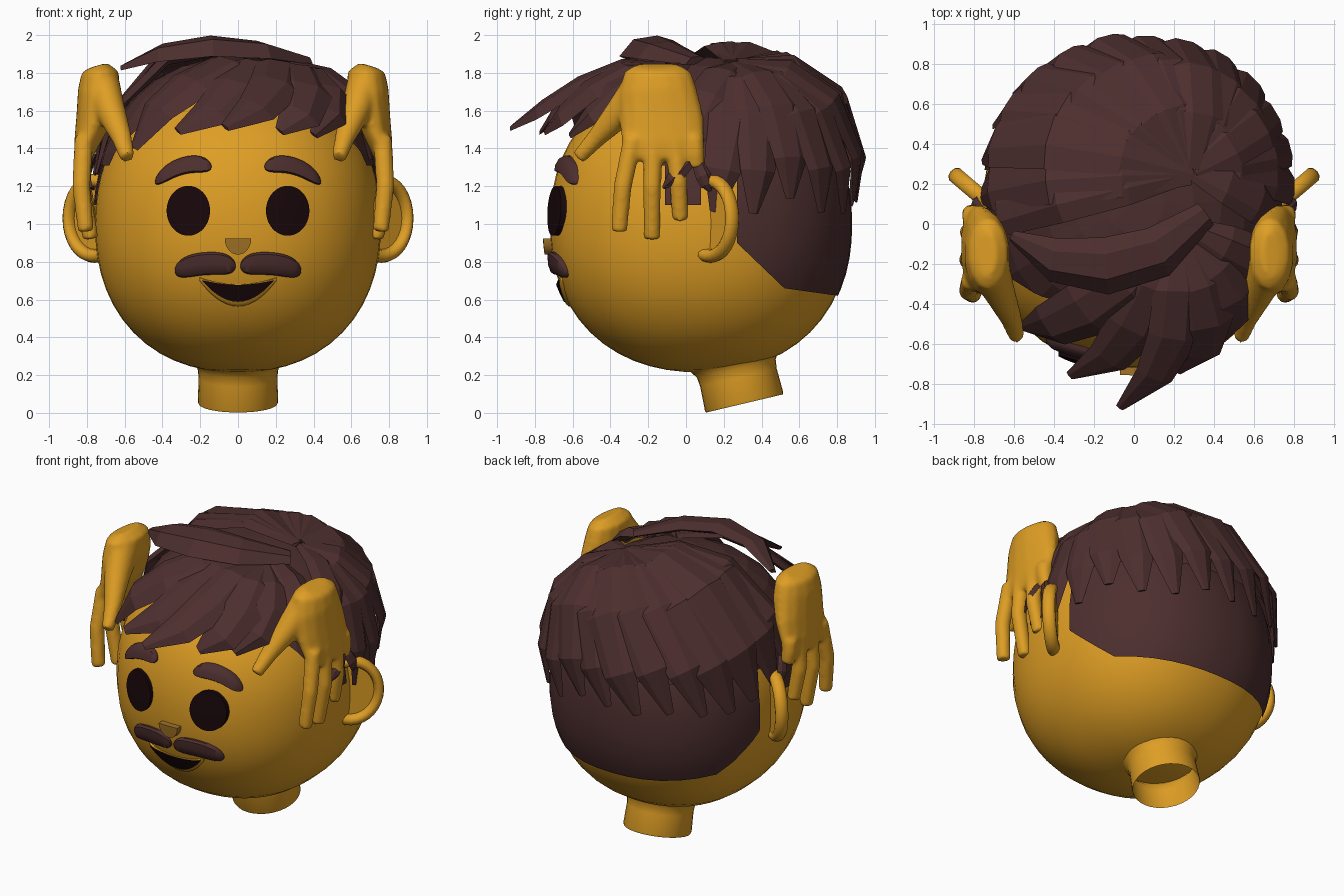
import bpy, bmesh, math, random
from mathutils import Vector, Matrix

random.seed(4)
cube = bpy.data.objects.get("Cube")
if cube:
    bpy.data.objects.remove(cube)


def material(name, rgb):
    m = bpy.data.materials.new(name)
    m.use_nodes = True
    m.diffuse_color = (*rgb, 1)
    m.node_tree.nodes["Principled BSDF"].inputs["Base Color"].default_value = (*rgb, 1)
    return m


SKIN = material("golden skin", (0.73, 0.34, 0.018))
NOSE = material("dark golden skin", (0.36, 0.17, 0.02))
HAIR = material("dark brown hair", (0.075, 0.028, 0.028))
DARK = material("near black brown", (0.009, 0.002, 0.003))

# Both volumes are slightly squared ellipsoids
POWER = 2.22
HEAD_C, HEAD_R = Vector((0, 0.075, 1.0)), Vector((0.757, 0.795, 0.785))
HAIR_C, HAIR_R = Vector((0, 0.11, 1.04)), Vector((0.77, 0.785, 0.845))


def squared(d):
    return d / sum(abs(c) ** POWER for c in d) ** (1 / POWER)


def place(d, centre, radii):
    return centre + Vector([a * b for a, b in zip(d, radii)])


def finish(bm, name, mat, angle=None):
    bmesh.ops.recalc_face_normals(bm, faces=bm.faces)
    mesh = bpy.data.meshes.new(name)
    bm.to_mesh(mesh)
    bm.free()
    mesh.materials.append(mat)
    ob = bpy.data.objects.new(name, mesh)
    bpy.context.collection.objects.link(ob)
    if angle:
        mesh.shade_smooth()
        mesh.set_sharp_from_angle(angle=math.radians(angle))
    return ob


def skin_rings(bm, rings, caps=True):
    """Bridge equal rings of points, with optional end caps."""
    rows = [[bm.verts.new(p) for p in r] for r in rings]
    n = len(rows[0])
    for a, b in zip(rows, rows[1:]):
        for i in range(n):
            j = (i + 1) % n
            bm.faces.new((a[i], a[j], b[j], b[i]))
    if caps:
        bm.faces.new(rows[0])
        bm.faces.new(rows[-1])


def sweep(bm, stations, section, normal_at, caps=True):
    """Sweep a section along (point, half width, half thickness) stations."""
    rings = []
    for i, (p, w, t) in enumerate(stations):
        tangent = (stations[min(i + 1, len(stations) - 1)][0] - stations[max(i - 1, 0)][0]).normalized()
        out = normal_at(p)
        out = (out - tangent * out.dot(tangent)).normalized()
        side = tangent.cross(out)
        rings.append([p + side * a * w + out * b * t for a, b in section])
    skin_rings(bm, rings, caps)


def circle(n):
    return [(math.cos(math.tau * i / n), math.sin(math.tau * i / n)) for i in range(n)]


def ball(centre, radii, u=40, v=28):
    bm = bmesh.new()
    bmesh.ops.create_uvsphere(bm, u_segments=u, v_segments=v, radius=1)
    for vert in bm.verts:
        vert.co = place(squared(vert.co), centre, radii)
    return bm


def trim(bm, *planes):
    for co, no in planes:
        bmesh.ops.bisect_plane(bm, geom=bm.verts[:] + bm.edges[:] + bm.faces[:],
                               plane_co=co, plane_no=no, clear_inner=True)


# Head and tilted, open neck
finish(ball(HEAD_C, HEAD_R), "head", SKIN, 60)
bm = bmesh.new()
axis = Vector((0, -0.23, 0.973))
neck = [(0, 0.209), (0.01, 0.213), (0.14, 0.208), (0.19, 0.214), (0.23, 0.24), (0.27, 0.31)]
sweep(bm, [(Vector((0, 0.31, 0.05)) + axis * d, r, r) for d, r in neck], circle(32),
      lambda p: Vector((0, 1, 0)), caps=False)
finish(bm, "neck", SKIN, 50)

# Face parts that hug the front of the head
ROUNDED = ((-1, -0.04), (-1, 0.4), (-0.8, 0.85), (0, 1), (0.8, 0.85), (1, 0.4), (1, -0.04))
FLAT = ((-1, -0.04), (-1, 1), (0, 1), (1, 1), (1, -0.04))


def face_part(name, x0, x1, mid, half, depth, mat, profile=ROUNDED, steps=20):
    rings = []
    for i in range(steps + 1):
        u = -math.cos(math.pi * (0.02 + 0.96 * i / steps))
        x, ring = (x0 + x1) / 2 + u * (x1 - x0) / 2, []
        edge = min(1, 3 * (1 - abs(u)) + 0.5) if profile is ROUNDED else 1
        for t, d in profile:
            z = mid(u) + t * half(u)
            lift = depth * d * edge if d > 0 else d
            k = 1 - abs(x / HEAD_R.x) ** POWER - abs((z - HEAD_C.z) / HEAD_R.z) ** POWER
            ring.append((x, HEAD_C.y - HEAD_R.y * k ** (1 / POWER) - lift, z))
        rings.append(ring)
    bm = bmesh.new()
    skin_rings(bm, rings)
    return finish(bm, name, mat, 40)


def dome(u):
    return math.sqrt(1 - u * u)


def pill(u):
    return math.sqrt(1 - u ** 4)


for s, tag in ((1, "left"), (-1, "right")):
    face_part(tag + "_eye", s * 0.148, s * 0.378, lambda u: 1.07, lambda u: 0.132 * dome(u), 0.025, DARK, FLAT)
    face_part(tag + "_eyebrow", s * 0.14, s * 0.44, lambda u: 1.308 - 0.04 * u - 0.045 * u * u,
              lambda u: 0.046 * pill(u), 0.035, HAIR)
    face_part(tag + "_moustache", s * 0.012, s * 0.335, lambda u: 0.79 - 0.012 * u - 0.025 * u * u,
              lambda u: 0.06 * pill(u), 0.032, HAIR)
face_part("nose", -0.07, 0.07, lambda u: 0.922 - 0.042 * dome(u), lambda u: 0.042 * dome(u), 0.04, NOSE, FLAT)
face_part("lips", -0.205, 0.205, lambda u: 0.71 - 0.088 * (1 - u * u),
          lambda u: 0.008 + 0.05 * (1 - u * u), 0.016, SKIN)
face_part("mouth", -0.192, 0.192, lambda u: 0.703 - 0.07 * (1 - u * u),
          lambda u: 0.045 * (1 - u * u), 0.019, DARK, FLAT)

# Ears: a rounded rim with a thin bowl
for s, tag in ((1, "left"), (-1, "right")):
    bm = bmesh.new()
    along, face, c = Vector((0.76 * s, 0.65, 0)), Vector((0.65 * s, -0.76, 0)), Vector((0.76 * s, 0.13, 1.03))
    rings = []
    for i in range(33):
        a = math.tau * i / 32
        spoke = along * math.cos(a) * 0.88 + Vector((0, 0, math.sin(a)))
        rings.append([c + spoke * (0.2 + 0.036 * p) + face * 0.042 * q for p, q in circle(10)])
    skin_rings(bm, rings, caps=False)
    skin_rings(bm, [[c + (along * p * 0.88 + Vector((0, 0, q))) * 0.2 + face * d for p, q in circle(32)]
                    for d in (-0.03, -0.005)])
    bmesh.ops.remove_doubles(bm, verts=bm.verts, dist=0.0001)
    finish(bm, tag + "_ear", SKIN, 50)

# Hands: palm, fingers and thumb fused together; x, y, z, half width, half thickness
PALM = [(0.69, -0.15, 1.84, 0.12, 0.05), (0.68, -0.15, 1.805, 0.18, 0.1), (0.685, -0.15, 1.7, 0.21, 0.115),
        (0.715, -0.13, 1.55, 0.225, 0.095), (0.755, -0.12, 1.42, 0.22, 0.065), (0.77, -0.12, 1.34, 0.18, 0.042)]
FINGERS = [
    [(0.765, -0.28, 1.46), (0.78, -0.335, 1.2), (0.755, -0.355, 0.96)],
    [(0.765, -0.17, 1.46), (0.78, -0.18, 1.2), (0.73, -0.18, 0.92)],
    [(0.765, -0.06, 1.46), (0.775, -0.04, 1.22), (0.74, -0.03, 1.02)],
    [(0.76, 0.04, 1.46), (0.765, 0.05, 1.38), (0.755, 0.055, 1.3)]]
THUMB = [(0.675, -0.2, 1.74, 0.13, 0.1), (0.625, -0.34, 1.6, 0.085, 0.08),
         (0.565, -0.475, 1.455, 0.052, 0.055), (0.535, -0.57, 1.35, 0.04, 0.04)]
for s, tag in ((1, "left"), (-1, "right")):
    bm = bmesh.new()
    parts = [PALM, THUMB] + [[(*p, r, r) for p, r in zip(f, (0.052, 0.049, 0.044))] for f in FINGERS]
    for part in parts:
        sweep(bm, [(Vector((x * s - (0.05 if s < 0 else 0), y, z)), w, t) for x, y, z, w, t in part],
              circle(14), lambda p: Vector((1, 0, 0)))
    hand = finish(bm, tag + "_hand", SKIN)
    remesh = hand.modifiers.new("fuse", "REMESH")
    remesh.mode, remesh.voxel_size, remesh.use_smooth_shade = "VOXEL", 0.013, True
    soften = hand.modifiers.new("soften", "SMOOTH")
    soften.factor, soften.iterations = 0.5, 12

# Close-cropped hair at the nape and sideburns, and the fuller base under the locks
bm = ball(HEAD_C, HEAD_R * 1.012)
trim(bm, ((0, 0.27, 0), (0, 1, 0)), ((0, 0.27, 0.9), (0, 0.69, 0.72)), ((0, 0.52, 0.66), (0, 0.14, 0.99)))
finish(bm, "nape_hair", HAIR, 50)
bm = ball(HEAD_C, HEAD_R * 1.015)
trim(bm, ((0, -0.11, 0), (0, 1, 0)), ((0, 0.08, 0), (0, -1, 0)), ((0, 0, 1.1), (0, 0, 1)), ((0, 0, 1.4), (0, 0, -1)))
finish(bm, "sideburns", HAIR, 50)
bm = ball(HAIR_C, HAIR_R, 24, 16)
trim(bm, ((0, 0, 1.31), (0, 0, 1)), ((0, -0.07, 1.1), (0, 0.845, 0.535)))
finish(bm, "hair_base", HAIR)

# Faceted hair locks
LOCK = [(-1, 0), (-0.35, 1), (0.5, 0.75), (1, 0), (0, -0.5)]


def lock(name, points, width, thick=0.04, taper=(0.45, 0.9, 1, 0.78, 0.2)):
    bm = bmesh.new()
    sweep(bm, [(Vector(p), width * k, thick * max(k, 0.3)) for p, k in zip(points, taper)],
          LOCK, lambda p: p - HEAD_C)
    finish(bm, name, HAIR)


def crown_lock(name, azimuth, tip_z, width):
    a = math.radians(azimuth)
    h = (tip_z - HAIR_C.z) / HAIR_R.z
    r = math.sqrt(1 - h * h)
    start, end = Vector((0.36, 0.2, 0.91)).normalized(), Vector((r * math.cos(a), r * math.sin(a), h))
    bulge = 0.06 + 0.065 * max(0, math.sin(a)) + random.uniform(-0.015, 0.015)
    points = [place(squared(start.slerp(end, s)) * (1 + bulge * swell), HAIR_C, HAIR_R)
              for s, swell in ((0, 0.2), (0.25, 0.8), (0.5, 1), (0.78, 0.65), (1, 0.05))]
    lock(name, points, width)


for i in range(10):
    crown_lock("back_lock", 3 + 15 * i, random.uniform(1.04, 1.14), random.uniform(0.125, 0.145))
for azimuth, tip_z, width in ((-11, 1.3, 0.12), (151, 1.1, 0.16), (164, 1.14, 0.18),
                              (178, 1.18, 0.18), (189, 1.26, 0.14)):
    crown_lock("side_lock", azimuth, tip_z, width)

# Fringe locks fanning forward from the parting
FRINGE = [
    ([(0.22, -0.1, 1.83), (0.22, -0.33, 1.83), (0.2, -0.56, 1.73), (0.1, -0.76, 1.61), (-0.07, -0.92, 1.51)], 0.14),
    ([(0.2, -0.1, 1.84), (0.1, -0.32, 1.83), (0.0, -0.52, 1.72), (-0.13, -0.67, 1.59), (-0.32, -0.76, 1.49)], 0.15),
    ([(0.15, -0.1, 1.85), (-0.05, -0.3, 1.84), (-0.24, -0.43, 1.74), (-0.42, -0.51, 1.6), (-0.55, -0.52, 1.4)], 0.16),
    ([(0.25, -0.1, 1.83), (0.32, -0.32, 1.81), (0.36, -0.5, 1.71), (0.33, -0.65, 1.58), (0.22, -0.74, 1.49)], 0.15),
    ([(0.28, -0.1, 1.83), (0.4, -0.25, 1.79), (0.48, -0.38, 1.7), (0.49, -0.5, 1.58), (0.4, -0.61, 1.47)], 0.13),
    ([(0.28, -0.02, 1.85), (0.46, -0.11, 1.79), (0.59, -0.17, 1.69), (0.67, -0.19, 1.53), (0.7, -0.17, 1.34)], 0.12)]
for points, width in FRINGE:
    lock("fringe_lock", points, width, 0.045)
lock("swept_top_lock", [(0.36, 0.05, 1.86), (0.12, -0.14, 1.91), (-0.14, -0.21, 1.93),
                        (-0.4, -0.18, 1.9), (-0.61, -0.06, 1.825)], 0.15, 0.065)

# Sideburn wisps in front of the ears
for s in (1, -1):
    for y, z, tip_y, tip_z in ((0.04, 1.36, -0.12, 1.19), (0.06, 1.34, 0.13, 1.17)):
        lock("sideburn_wisp", [(s * (0.755 + 0.04 * math.sin(k * 2.6)), y + (tip_y - y) * k, z + (tip_z - z) * k)
                               for k in (0, 0.25, 0.5, 0.75, 1)], 0.045, 0.025)
